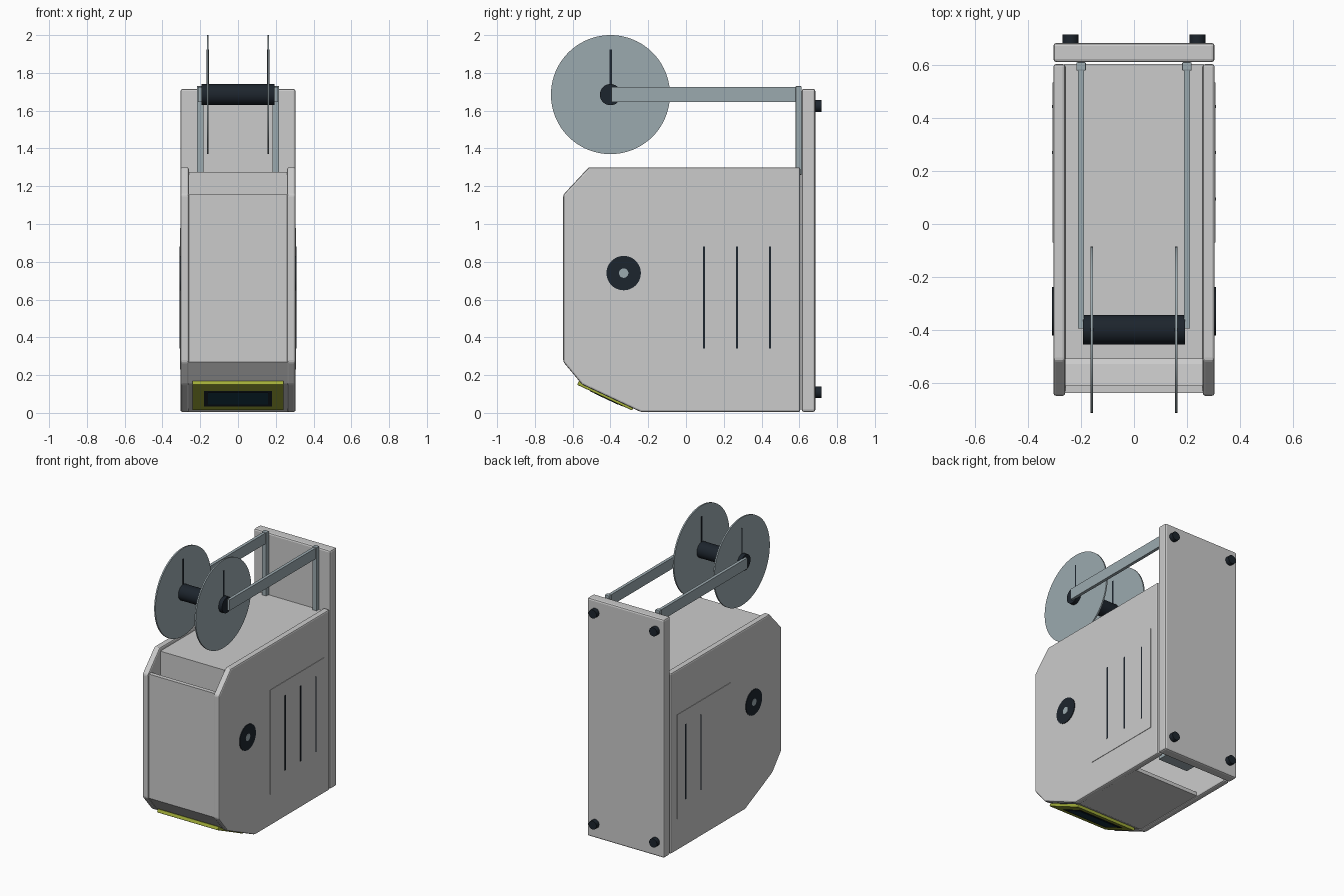
import bpy, bmesh, math
from mathutils import Vector

if "Cube" in bpy.data.objects:
    bpy.data.objects.remove(bpy.data.objects["Cube"])


def material(name, rgb):
    m = bpy.data.materials.new(name)
    m.diffuse_color = (*rgb, 1)
    m.use_nodes = True
    m.node_tree.nodes["Principled BSDF"].inputs["Base Color"].default_value = m.diffuse_color
    return m


DARK = material("dark_rubber", (0.012, 0.018, 0.026))
STEEL = material("blue_grey_metal", (0.33, 0.40, 0.43))
LIME = material("lime_trim", (0.36, 0.42, 0.04))
GLASS = material("screen_glass", (0.01, 0.04, 0.07))


def finish(o, name, mat=None, bevel=0):
    o.name = name
    if mat:
        o.data.materials.append(mat)
    if bevel:
        b = o.modifiers.new("bevel", 'BEVEL')
        b.width, b.segments, b.limit_method = bevel, 2, 'ANGLE'
        b.angle_limit = math.radians(20)
    return o


def extrude_x(name, pts, x0, x1, mat=None, bevel=0):
    """Solid from a (y, z) profile, extruded from x0 to x1."""
    bm = bmesh.new()
    f = bm.faces.new([bm.verts.new((x0, y, z)) for y, z in pts])
    r = bmesh.ops.extrude_face_region(bm, geom=[f])
    vs = [g for g in r["geom"] if isinstance(g, bmesh.types.BMVert)]
    bmesh.ops.translate(bm, verts=vs, vec=(x1 - x0, 0, 0))
    bmesh.ops.recalc_face_normals(bm, faces=bm.faces)
    me = bpy.data.meshes.new(name)
    bm.to_mesh(me)
    bm.free()
    o = bpy.data.objects.new(name, me)
    bpy.context.collection.objects.link(o)
    return finish(o, name, mat, bevel)


def box(name, x, y, z, mat=None, bevel=0):
    pts = [(y[0], z[0]), (y[1], z[0]), (y[1], z[1]), (y[0], z[1])]
    return extrude_x(name, pts, x[0], x[1], mat, bevel)


def cyl(name, r, depth, loc, axis='X', mat=None, sides=48, bevel=0):
    rot = (0, math.pi / 2, 0) if axis == 'X' else (math.pi / 2, 0, 0)
    bpy.ops.mesh.primitive_cylinder_add(vertices=sides, radius=r, depth=depth,
                                        location=loc, rotation=rot)
    o = bpy.context.object
    bpy.ops.object.shade_smooth_by_angle(angle=math.radians(30))
    return finish(o, name, mat, bevel)


# Housing side plates
side = [(-0.65, 1.155), (-0.515, 1.30), (0.605, 1.30), (0.605, 0.005),
        (-0.24, 0.005), (-0.55, 0.15), (-0.65, 0.27)]
for s, tag in ((-1, "left"), (1, "right")):
    extrude_x(f"side_plate_{tag}", side, s * 0.26, s * 0.305, bevel=0.01)

# Front panel, lower slopes and floor in one bent shell
shell = [(-0.64, 1.16), (-0.64, 0.27), (-0.545, 0.155), (-0.24, 0.013),
         (0.33, 0.013), (0.33, 0.04), (-0.23, 0.04), (-0.53, 0.18),
         (-0.61, 0.28), (-0.61, 1.16)]
extrude_x("front_and_floor_shell", shell, -0.262, 0.262)

# Top lid and the chute wall behind the front opening
lid = [(0.605, 1.275), (-0.51, 1.275), (-0.51, 0.20), (-0.49, 0.20),
       (-0.49, 1.255), (0.605, 1.255)]
extrude_x("top_lid_and_chute_wall", lid, -0.262, 0.262)

# Back plate with wall bumpers
box("back_plate", (-0.305, 0.305), (0.612, 0.685), (0.005, 1.715), bevel=0.012)
for x in (-0.24, 0.24):
    for z in (0.11, 1.625):
        cyl("wall_bumper", 0.031, 0.04, (x, 0.697, z), 'Y', DARK, 32)

# Block inside the open rear of the floor
box("inner_block", (-0.10, 0.14), (0.42, 0.60), (0.10, 0.20), STEEL)

# Side details: access panel, vent slits and dial
for s, tag in ((-1, "left"), (1, "right")):
    box(f"access_panel_{tag}", (s * 0.29, s * 0.308), (-0.07, 0.535), (0.23, 0.98))
    for y in (0.095, 0.27, 0.445)[(0 if s > 0 else 1):]:
        box(f"vent_slit_{tag}", (s * 0.29, s * 0.3095), (y - 0.006, y + 0.006),
            (0.34, 0.88), DARK)
    cyl(f"dial_{tag}", 0.091, 0.02, (s * 0.30, -0.33, 0.74), 'X', DARK)
    cyl(f"dial_centre_{tag}", 0.025, 0.022, (s * 0.30, -0.33, 0.74), 'X', STEEL, 32)

# Display on the lower front slope: stacked frame, bezel and screen
along = Vector((0.31, -0.145)).normalized()
out = Vector((along.y, -along.x))
mid = Vector((-0.425, 0.0935))


def slope_slab(name, half_len, half_w, h0, h1, mat, bevel=0, shift=0.0):
    c = mid + along * shift
    pts = [c - along * half_len + out * h0, c + along * half_len + out * h0,
           c + along * half_len + out * h1, c - along * half_len + out * h1]
    extrude_x(name, [tuple(p) for p in pts], -half_w, half_w, mat, bevel)


slope_slab("display_frame", 0.16, 0.242, -0.01, 0.014, LIME, 0.004)
slope_slab("display_bezel", 0.095, 0.18, 0.0, 0.016, DARK, shift=0.01)
slope_slab("display_screen", 0.07, 0.16, 0.0, 0.0175, GLASS, shift=0.01)

# Reel holder: posts, arms, axle and reel discs
for s, tag in ((-1, "left"), (1, "right")):
    x = s * 0.2
    box(f"reel_post_{tag}", (x - 0.018, x + 0.018), (0.58, 0.612), (1.26, 1.73),
        STEEL, 0.004)
    box(f"reel_arm_{tag}", (x - 0.011, x + 0.011), (-0.395, 0.60), (1.647, 1.725),
        STEEL)
    cyl(f"reel_disc_{tag}", 0.315, 0.010, (s * 0.16, -0.40, 1.685), 'X', STEEL, 96)
    box(f"reel_disc_slot_{tag}", (s * 0.154, s * 0.166), (-0.406, -0.393),
        (1.73, 1.925), DARK)
cyl("reel_axle", 0.056, 0.386, (0, -0.40, 1.685), 'X', DARK)
